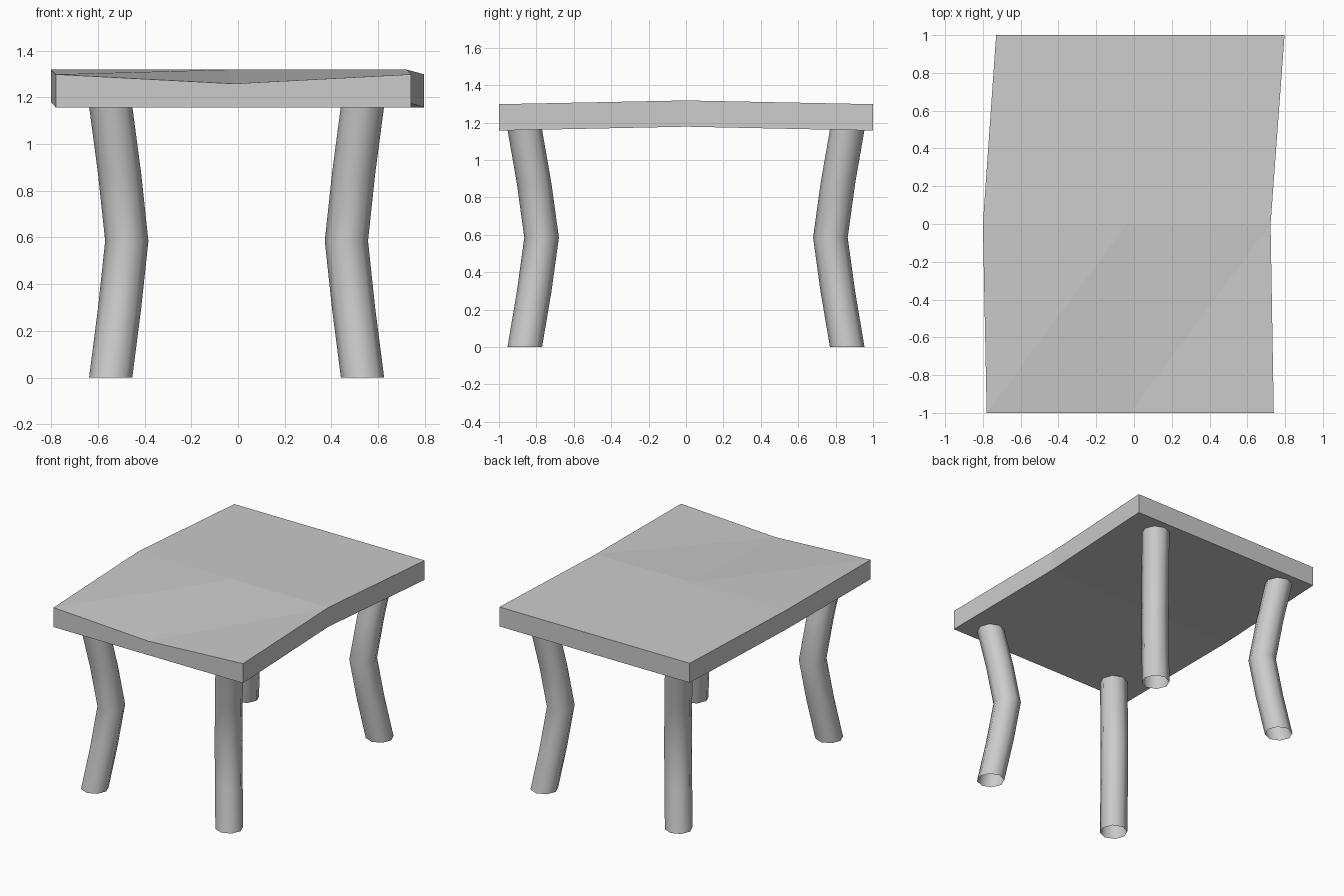
import bpy, bmesh, math
from mathutils import Vector

if "Cube" in bpy.data.objects:
    bpy.data.objects.remove(bpy.data.objects["Cube"])


def make_object(name, bm):
    bmesh.ops.recalc_face_normals(bm, faces=bm.faces[:])
    mesh = bpy.data.meshes.new(name)
    bm.to_mesh(mesh)
    bm.free()
    obj = bpy.data.objects.new(name, mesh)
    bpy.context.collection.objects.link(obj)
    return obj


# Warped tabletop: three rows of three points (front, middle, back)
# row: y, left x, right x, bottom z, (top z left, middle, right)
ROWS = [
    (-1.0, -0.78, 0.74, 1.157, (1.298, 1.258, 1.298)),
    (0.0, -0.80, 0.723, 1.178, (1.318, 1.318, 1.318)),
    (1.0, -0.73, 0.797, 1.157, (1.298, 1.298, 1.298)),
]


def build_tabletop():
    bm = bmesh.new()
    top, bottom = [], []
    for y, x0, x1, zb, zt in ROWS:
        xs = (x0, (x0 + x1) / 2, x1)
        top.append([bm.verts.new((x, y, z)) for x, z in zip(xs, zt)])
        bottom.append([bm.verts.new((x, y, zb)) for x in xs])
    for g in (top, bottom):
        for r in range(2):
            for c in range(2):
                a, b = g[r][c], g[r][c + 1]
                d, e = g[r + 1][c], g[r + 1][c + 1]
                bm.faces.new((a, b, e))
                bm.faces.new((a, e, d))
    # Rim around the slab
    ring = [(0, 0), (0, 1), (0, 2), (1, 2), (2, 2), (2, 1), (2, 0), (1, 0)]
    for (r, c), (s, d) in zip(ring, ring[1:] + ring[:1]):
        bm.faces.new((bottom[r][c], bottom[s][d], top[s][d], top[r][c]))
    return make_object("tabletop", bm)


# Bent legs: open eight-sided tubes, bowed toward the middle of the table
# height, inward bend in x, inward bend in y
LEG_PATH = [
    (0.0, 0.0, 0.0),
    (0.295, 0.038, 0.050),
    (0.585, 0.069, 0.090),
    (0.875, 0.038, 0.050),
    (1.162, 0.0, 0.0),
]
SIDES, RADIUS = 8, 0.0925


def build_leg(name, sx, sy):
    bm = bmesh.new()
    rings = []
    for z, dx, dy in LEG_PATH:
        centre = Vector((-0.006 + sx * (0.539 - dx), sy * (0.862 - dy), z))
        rings.append([
            bm.verts.new(centre + RADIUS * Vector((
                math.cos(i * math.tau / SIDES), math.sin(i * math.tau / SIDES), 0)))
            for i in range(SIDES)])
    for low, high in zip(rings, rings[1:]):
        for i in range(SIDES):
            j = (i + 1) % SIDES
            bm.faces.new((low[i], low[j], high[j], high[i])).smooth = True
    return make_object(name, bm)


build_tabletop()
for side, sx in (("left", -1), ("right", 1)):
    for end, sy in (("front", -1), ("back", 1)):
        build_leg(f"{end}_{side}_leg", sx, sy)
